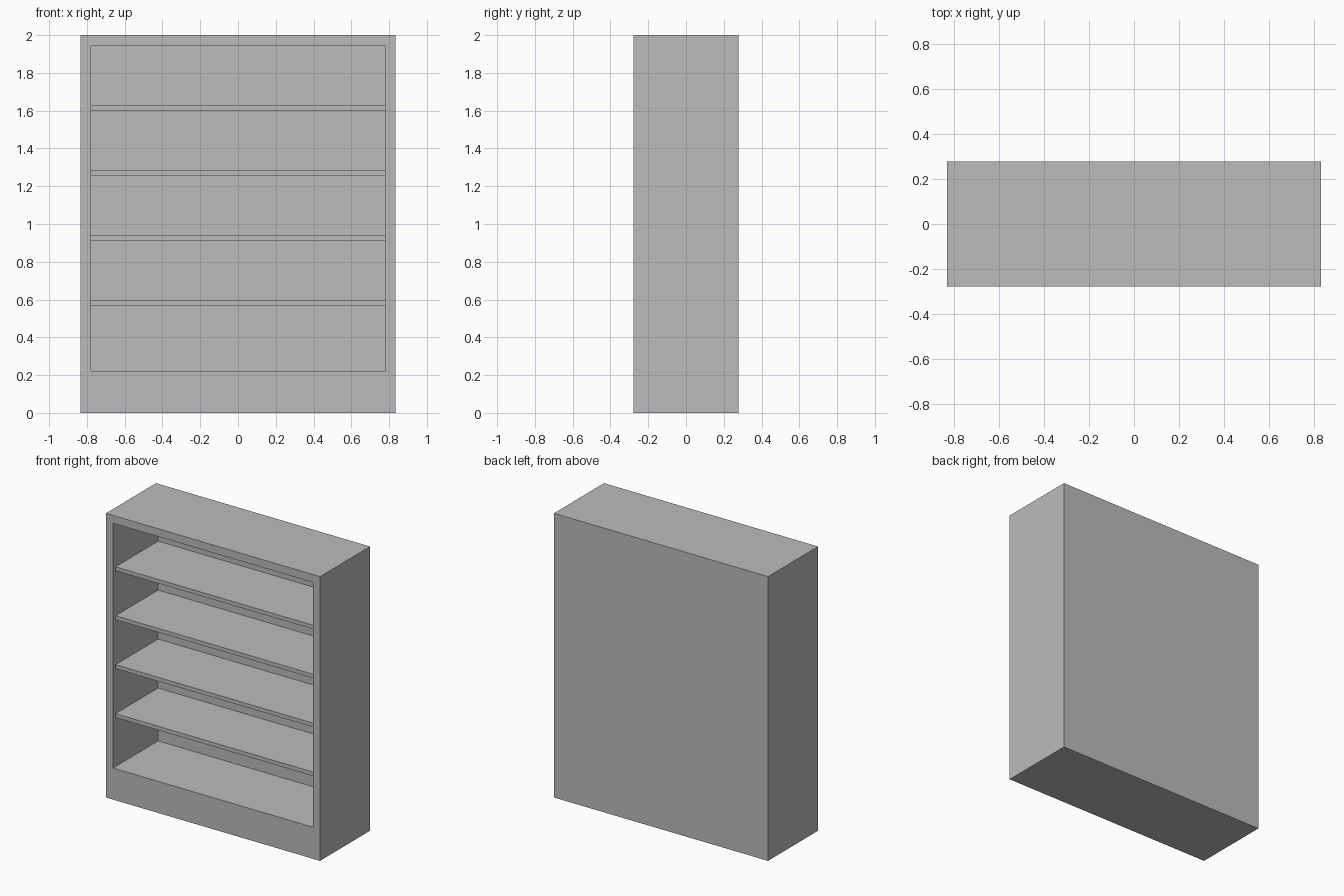
import bpy
import bmesh

if "Cube" in bpy.data.objects:
    bpy.data.objects.remove(bpy.data.objects["Cube"], do_unlink=True)

INCH = 2 / 72
W, D, H = 60 * INCH, 20 * INCH, 72 * INCH
WALL = 2 * INCH          # sides, top and back
BASE = 8 * INCH          # plinth height
SHELF = INCH             # shelf thickness and front recess
COUNT = 4

grey = bpy.data.materials.new("grey paint")
grey.use_nodes = True
COLOUR = (0.5, 0.5, 0.5, 1)
grey.diffuse_color = COLOUR
grey.node_tree.nodes["Principled BSDF"].inputs["Base Color"].default_value = COLOUR


def add_box(bm, low, high):
    verts = bmesh.ops.create_cube(bm, size=1)["verts"]
    for v in verts:
        for i in range(3):
            v.co[i] = low[i] if v.co[i] < 0 else high[i]


def finish(bm, name):
    mesh = bpy.data.meshes.new(name)
    bm.to_mesh(mesh)
    bm.free()
    mesh.materials.append(grey)
    obj = bpy.data.objects.new(name, mesh)
    bpy.context.collection.objects.link(obj)
    return obj


# Cabinet: a block whose front is inset, then pushed in to form the recess
bm = bmesh.new()
add_box(bm, (-W / 2, -D / 2, 0), (W / 2, D / 2, H))
bm.normal_update()
front = min(bm.faces, key=lambda f: f.calc_center_median().y)
bmesh.ops.inset_region(bm, faces=[front], thickness=WALL, use_even_offset=True)
for v in front.verts:
    if v.co.z < H / 2:
        v.co.z = BASE
opening = bmesh.ops.extrude_discrete_faces(bm, faces=[front])["faces"][0]
for v in opening.verts:
    v.co.y = D / 2 - WALL
bmesh.ops.recalc_face_normals(bm, faces=bm.faces)
finish(bm, "cabinet")

# Shelves: evenly spaced boards set back from the front edge
pitch = (H - WALL - BASE) / (COUNT + 1)
for n in range(1, COUNT + 1):
    z = BASE + n * pitch
    bm = bmesh.new()
    add_box(bm, (-W / 2 + WALL, -D / 2 + SHELF, z),
            (W / 2 - WALL, D / 2 - WALL, z + SHELF))
    finish(bm, f"shelf_{n}")
